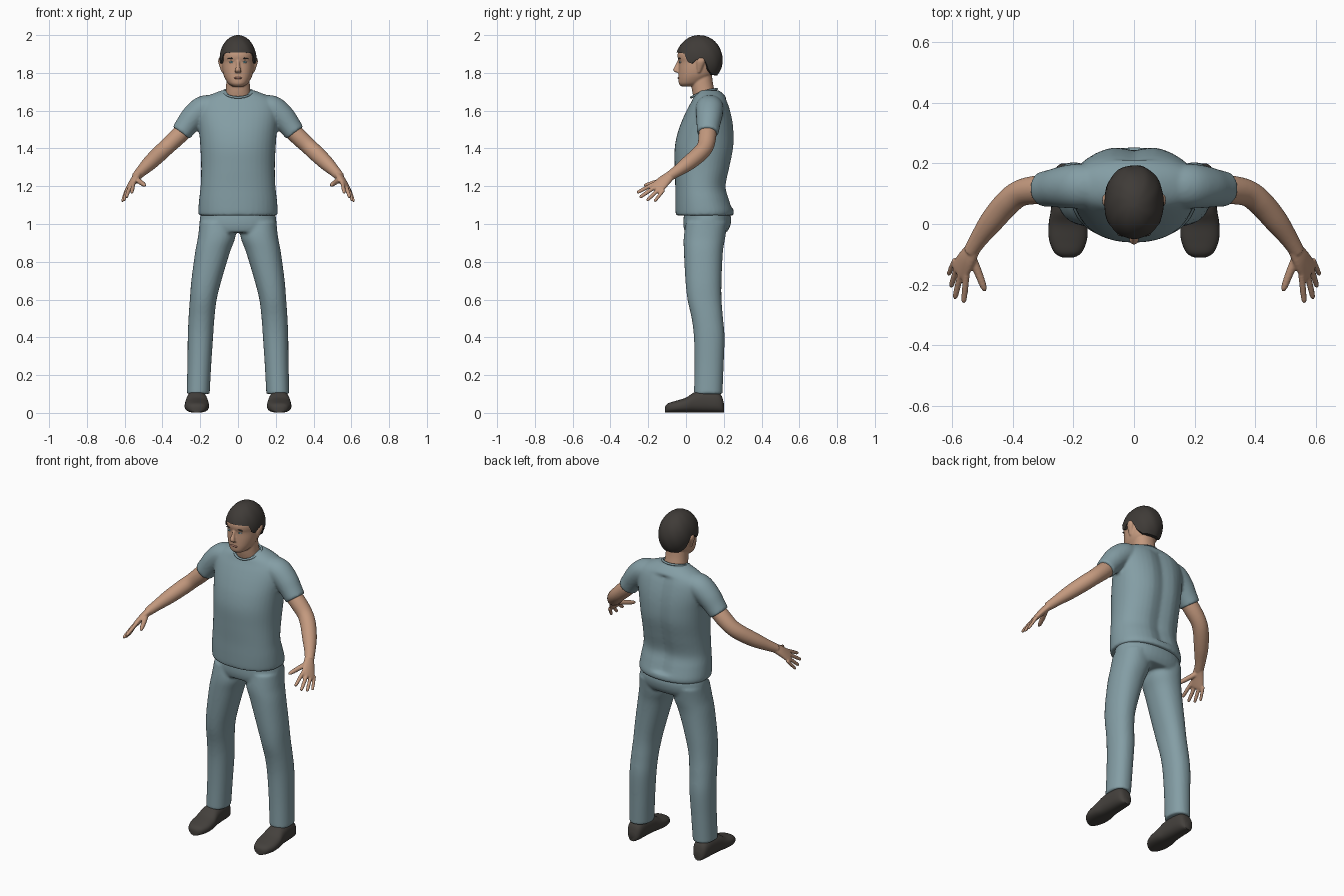
import bpy
import bmesh
import math
from mathutils import Vector, Matrix

cube = bpy.data.objects.get("Cube")
if cube:
    bpy.data.objects.remove(cube, do_unlink=True)

X, Y, Z = Vector((1, 0, 0)), Vector((0, 1, 0)), Vector((0, 0, 1))


def material(name, r, g, b):
    mat = bpy.data.materials.new(name)
    mat.use_nodes = True
    mat.diffuse_color = (r, g, b, 1)
    for node in mat.node_tree.nodes:
        if node.type == 'BSDF_PRINCIPLED':
            node.inputs["Base Color"].default_value = (r, g, b, 1)
            node.inputs["Roughness"].default_value = .8
    return mat


cloth = material("blue grey cloth", .23, .34, .375)
skin = material("skin", .55, .32, .21)
hair_brown = material("dark brown hair", .05, .044, .039)
shoe_brown = material("dark shoe leather", .058, .052, .046)
lip_pink = material("lip pink", .42, .2, .15)
eye_white = material("eye white", .5, .55, .55)
iris_teal = material("iris teal", .09, .26, .3)


def resample(sections, steps=5):
    """Smooth a short list of sections with a Catmull-Rom spline."""
    out, last = [], len(sections) - 1
    for i in range(last):
        rows = [sections[max(0, min(last, i + k))] for k in (-1, 0, 1, 2)]
        for s in range(steps):
            t = s / steps
            out.append([b + .5 * t * (c - a + t * (2 * a - 5 * b + 4 * c - d
                        + t * (3 * (b - c) + d - a))) for a, b, c, d in zip(*rows)])
    return out + [list(sections[last])]


def tube(bm, sections, hint=Y, side=1, axis=None, power=2, sides=28):
    """Loft rounded rings; section = x, y, z, radius across, radius along hint."""
    rows, rings = resample(sections), []
    for i, (x, y, z, ra, rb) in enumerate(rows):
        ahead, behind = rows[min(i + 1, len(rows) - 1)], rows[max(i - 1, 0)]
        t = axis or (Vector(ahead[:3]) - Vector(behind[:3])).normalized()
        v = (hint - hint.dot(t) * t).normalized()
        u = v.cross(t)
        ring = []
        for k in range(sides):
            a = math.tau * k / sides
            c, s = math.cos(a), math.sin(a)
            c = math.copysign(abs(c) ** (2 / power), c)
            s = math.copysign(abs(s) ** (2 / power), s)
            p = Vector((x, y, z)) + u * c * max(ra, .001) + v * s * max(rb, .001)
            ring.append(bm.verts.new((p.x * side, p.y, p.z)))
        rings.append(ring)
    skin_rings(bm, rings)


def skin_rings(bm, rings):
    n = len(rings[0])
    for low, high in zip(rings, rings[1:]):
        for k in range(n):
            j = (k + 1) % n
            bm.faces.new((low[k], low[j], high[j], high[k]))
    bm.faces.new(rings[0][::-1])
    bm.faces.new(rings[-1])


def stack(bm, boxes, side=1, power=2.2):
    """Loft upright from bounds; box = height, x min, x max, front y, back y."""
    tube(bm, [((a + b) / 2, (f + k) / 2, z, (b - a) / 2, (k - f) / 2)
              for z, a, b, f, k in boxes], side=side, axis=Z, power=power, sides=40)


def centred(rows):
    return [(z, -w, w, f, k) for z, w, f, k in rows]


def finish(bm, name, mat, voxel=None, smooth=4):
    """Turn the bmesh into an object; a voxel size fuses overlapping pieces."""
    bmesh.ops.recalc_face_normals(bm, faces=bm.faces)
    mesh = bpy.data.meshes.new(name)
    bm.to_mesh(mesh)
    bm.free()
    mesh.materials.append(mat)
    for poly in mesh.polygons:
        poly.use_smooth = True
    mesh.set_sharp_from_angle(angle=math.radians(50))
    obj = bpy.data.objects.new(name, mesh)
    bpy.context.scene.collection.objects.link(obj)
    if voxel:
        fuse = obj.modifiers.new("fuse", 'REMESH')
        fuse.mode = 'VOXEL'
        fuse.voxel_size = voxel
        fuse.use_smooth_shade = True
        soften = obj.modifiers.new("soften", 'SMOOTH')
        soften.factor = .5
        soften.iterations = smooth
    return obj


def blob(name, mat, centre, radii, tilt=0):
    bm = bmesh.new()
    place = (Matrix.Translation(centre) @ Matrix.Rotation(tilt, 4, 'Y')
             @ Matrix.Diagonal((*radii, 1)))
    bmesh.ops.create_uvsphere(bm, u_segments=16, v_segments=10, radius=1, matrix=place)
    finish(bm, name, mat)


# Shirt: torso with a soft spine groove, plus two short sleeves
bm = bmesh.new()
stack(bm, centred([
    (1.045, .207, -.053, .25), (1.07, .21, -.056, .253), (1.13, .206, -.057, .235),
    (1.2, .198, -.057, .218), (1.3, .195, -.06, .238), (1.4, .199, -.06, .258),
    (1.48, .205, -.045, .26), (1.55, .213, -.02, .252), (1.61, .215, .008, .237),
    (1.65, .2, .03, .222), (1.68, .155, .045, .205), (1.708, .085, .07, .175)]))
for v in bm.verts:
    if v.co.y > .1 and 1.08 < v.co.z < 1.66:
        v.co.y -= .018 * math.exp(-(v.co.x / .045) ** 2)
for side in (1, -1):
    tube(bm, [(.13, .125, 1.625, .06, .07), (.185, .125, 1.61, .068, .074),
              (.235, .122, 1.568, .066, .069), (.272, .118, 1.522, .06, .062),
              (.302, .115, 1.482, .055, .058)], side=side)
finish(bm, "shirt", cloth, .008, 5)

# Collar band around the neck
curve = bpy.data.curves.new("collar", 'CURVE')
curve.dimensions = '3D'
curve.bevel_depth = .006
spline = curve.splines.new('POLY')
spline.points.add(31)
spline.use_cyclic_u = True
for k, point in enumerate(spline.points):
    a = math.tau * k / 32
    c = math.cos(a)
    point.co = (.076 * math.sin(a), .095 - .068 * c, 1.7 - .022 * c - .008 * c * c, 1)
    point.radius = 1
spline.use_smooth = True
curve.materials.append(cloth)
bpy.context.scene.collection.objects.link(bpy.data.objects.new("collar", curve))

# Trousers: hips and two legs
bm = bmesh.new()
stack(bm, centred([(1.1, .185, 0, .21), (1.04, .2, -.012, .238),
                   (.99, .205, -.014, .234), (.955, .205, -.005, .215)]))
for side in (1, -1):
    stack(bm, [
        (1.01, .012, .203, 0, .22), (.93, .014, .212, -.012, .208),
        (.85, .043, .227, -.011, .195), (.7, .088, .247, -.003, .188),
        (.6, .113, .255, .008, .188), (.5, .125, .262, .03, .196),
        (.4, .132, .266, .042, .204), (.25, .142, .268, .045, .199),
        (.1, .15, .272, .042, .193)], side=side)
finish(bm, "trousers", cloth, .008, 5)

# Shoes: height and half width along the foot
shoe_profile = [(.2, .05, .022), (.188, .09, .038), (.16, .112, .047), (.1, .118, .052),
                (.045, .108, .057), (0, .08, .064), (-.05, .064, .063),
                (-.09, .052, .048), (-.106, .04, .03), (-.111, .028, .014)]
for side, label in ((1, "left"), (-1, "right")):
    bm = bmesh.new()
    tube(bm, [(.218, y, h / 2 + .001, h / 2, w) for y, h, w in shoe_profile],
         hint=X, side=side, axis=-Y, power=2.5)
    finish(bm, label + "_shoe", shoe_brown)

# Bare arms with hands
across = Vector((.043, .06, -.04))
fingers = [((.555, -.185, 1.205), (.563, -.26, 1.165), .0105),
           ((.574, -.17, 1.192), (.592, -.246, 1.14), .0105),
           ((.587, -.15, 1.178), (.605, -.208, 1.123), .01),
           ((.596, -.128, 1.167), (.613, -.168, 1.118), .009)]
for side, label in ((1, "left"), (-1, "right")):
    bm = bmesh.new()
    tube(bm, [(.26, .115, 1.52, .045, .045), (.32, .113, 1.462, .046, .047),
              (.375, .102, 1.41, .043, .044), (.418, .07, 1.37, .043, .043),
              (.468, .012, 1.322, .039, .04), (.51, -.045, 1.281, .03, .031),
              (.54, -.092, 1.25, .024, .025)], side=side)
    tube(bm, [(.525, -.07, 1.265, .02, .024), (.55, -.112, 1.232, .019, .035),
              (.574, -.152, 1.193, .014, .041), (.58, -.163, 1.183, .009, .038)],
         hint=across, side=side)
    for base, tip, r in fingers:
        base, tip = Vector(base), Vector(tip)
        tube(bm, [(*base.lerp(tip, t), r * k, r * k)
                  for t, k in ((-.25, 1), (.4, 1), (.88, .85), (1, .45))],
             hint=X, side=side, sides=12)
    tube(bm, [(.54, -.105, 1.238, .016, .016), (.517, -.155, 1.222, .014, .014),
              (.498, -.205, 1.208, .011, .011), (.492, -.222, 1.203, .005, .005)],
         hint=X, side=side, sides=12)
    finish(bm, label + "_arm", skin, .0045, 2)

# Head, neck, nose and ears
bm = bmesh.new()
stack(bm, centred([
    (1.728, .028, -.024, .05), (1.742, .05, -.037, .085), (1.765, .066, -.04, .115),
    (1.79, .077, -.04, .14), (1.82, .083, -.039, .152), (1.857, .086, -.038, .165),
    (1.88, .088, -.044, .17), (1.905, .088, -.043, .172), (1.935, .075, -.028, .16),
    (1.965, .048, .01, .125)]))
stack(bm, centred([(1.65, .07, .045, .16), (1.7, .065, .033, .152),
                   (1.75, .062, .028, .142), (1.81, .06, .03, .135)]))
tube(bm, [(0, -.034, 1.872, .008, .008), (0, -.045, 1.842, .011, .009),
          (0, -.053, 1.818, .015, .014), (0, -.05, 1.806, .012, .016),
          (0, -.043, 1.801, .005, .01)], hint=X, axis=Z)
for side in (1, -1):
    stack(bm, [(1.802, .072, .086, .06, .076), (1.825, .075, .095, .057, .086),
               (1.858, .076, .105, .056, .1), (1.876, .078, .102, .062, .096),
               (1.882, .08, .094, .07, .088)], side=side)
finish(bm, "head", skin, .0045, 2)

# Hair: a cap with a hairline that drops from the forehead to the nape
hairline = [(-1, 1.908), (-.62, 1.903), (-.45, 1.855), (-.25, 1.848), (-.15, 1.87),
            (.22, 1.868), (.4, 1.815), (.7, 1.79), (1.01, 1.787)]


def hairline_height(f):
    for (f0, z0), (f1, z1) in zip(hairline, hairline[1:]):
        if f <= f1:
            return z0 + (z1 - z0) * (f - f0) / (f1 - f0)


bm = bmesh.new()
rings = []
count, levels = 64, 16
for level in range(-1, levels):
    ring = []
    for k in range(count):
        a = math.tau * k / count
        c, s = math.sin(a), -math.cos(a)
        low = math.asin((hairline_height(s) - 1.87) / .13)
        phi = low + (math.pi / 2 - low) * max(level, 0) / levels
        r = math.cos(phi) * (.84 if level < 0 else 1 + .008 * math.sin(9 * a + 5 * phi))
        x = math.copysign(abs(c) ** .92, c) * .098 * r
        y = math.copysign(abs(s) ** .92, s) * .124 * r + .07
        ring.append(bm.verts.new((x, y, 1.87 + .13 * math.sin(phi))))
    rings.append(ring)
skin_rings(bm, rings)
finish(bm, "hair", hair_brown)

# Facial details
for side, label in ((1, "left"), (-1, "right")):
    blob(label + "_eye", eye_white, (side * .034, -.029, 1.857), (.014, .0065, .006))
    blob(label + "_iris", iris_teal, (side * .034, -.0325, 1.857), (.006, .005, .0055))
    blob(label + "_eyebrow", hair_brown, (side * .036, -.034, 1.877),
         (.019, .007, .0035), side * .12)
blob("lips", lip_pink, (0, -.037, 1.773), (.023, .008, .006))
